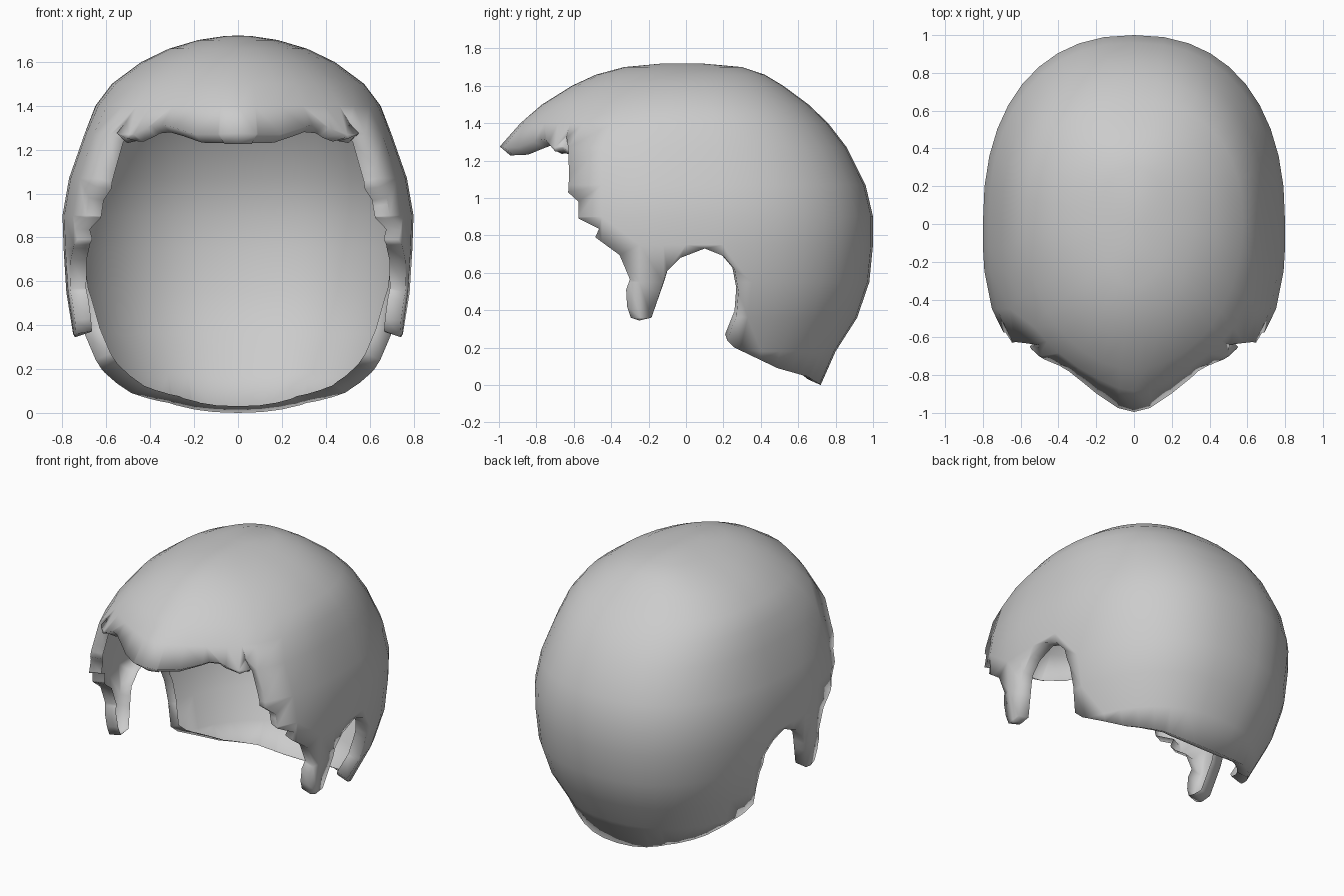
import bpy, bmesh, math

if "Cube" in bpy.data.objects:
    bpy.data.objects.remove(bpy.data.objects["Cube"])

RIM = 0.075
# Horizontal sections of the dome: z, half width, front reach, back reach
LEVELS = [
    (-0.30, 0.40, 0.80, 0.58), (0.00, 0.545, 0.88, 0.72), (0.18, 0.635, 0.93, 0.80),
    (0.36, 0.72, 0.97, 0.915), (0.55, 0.775, 1.0, 0.98), (0.75, 0.795, 1.0, 1.0),
    (0.90, 0.80, 1.0, 1.0), (1.07, 0.77, 1.0, 0.96), (1.27, 0.70, 1.0, 0.86),
    (1.40, 0.65, 0.885, 0.76), (1.50, 0.575, 0.77, 0.655), (1.60, 0.44, 0.61, 0.52),
    (1.66, 0.315, 0.48, 0.42), (1.70, 0.18, 0.33, 0.30), (1.718, 0.06, 0.14, 0.10)]
# Front half of the plan, pointed in the middle (fractions of width and reach)
FRONT = [(1, 0.12), (0.99, 0.25), (0.94, 0.45), (0.83, 0.63), (0.71, 0.70),
         (0.60, 0.76), (0.44, 0.83), (0.28, 0.90), (0.12, 0.975)]
# Outer hairline seen from the side (y, z), then a loop well outside the head
HAIRLINE = [
    (-1.02, 1.28), (-0.97, 1.27), (-0.90, 1.27), (-0.78, 1.315), (-0.75, 1.31), (-0.70, 1.25),
    (-0.65, 1.275), (-0.64, 1.33), (-0.63, 1.27), (-0.625, 1.12), (-0.63, 1.03), (-0.575, 0.98),
    (-0.575, 0.89), (-0.465, 0.835), (-0.485, 0.79), (-0.355, 0.695), (-0.30, 0.565),
    (-0.32, 0.51), (-0.315, 0.42), (-0.295, 0.36), (-0.25, 0.345), (-0.185, 0.36),
    (-0.14, 0.49), (-0.10, 0.61), (-0.03, 0.68), (0.10, 0.73), (0.20, 0.69),
    (0.26, 0.62), (0.28, 0.50), (0.27, 0.37), (0.22, 0.24), (0.26, 0.20),
    (0.49, 0.09), (0.65, 0.045), (0.72, 0.0), (0.80, -0.06),
    (1.3, -0.06), (1.3, 2.0), (-1.3, 2.0), (-1.3, 1.28)]


def plan(blend):
    """Unit outline of one section; blend rounds the pointed front to an ellipse."""
    n = 20
    back = []
    for i in range(n + 1):
        a = math.pi * i / n
        c, s = math.cos(a), math.sin(a)
        back.append((math.copysign(abs(c) ** (2 / 2.3), c), abs(s) ** (2 / 2.3)))
    front = []
    for x, y in FRONT:
        r = math.hypot(x, y)
        k = 1 - blend + blend / r
        front.append((x * k, y * k))
    left = [(-x, -y) for x, y in front]
    right = [(x, -y) for x, y in reversed(front)]
    return back + left + [(0, -1)] + right


def link(name, bm):
    bmesh.ops.recalc_face_normals(bm, faces=bm.faces)
    mesh = bpy.data.meshes.new(name)
    bm.to_mesh(mesh)
    bm.free()
    obj = bpy.data.objects.new(name, mesh)
    bpy.context.collection.objects.link(obj)
    return obj


def dome(name):
    bm = bmesh.new()
    rings = []
    for z, w, f, b in LEVELS:
        blend = min(1, max(0, (z - 1.27) / 0.25))
        flare = 0.15 * max(0, 0.6 - z)      # sideburns stand out a little
        rings.append([bm.verts.new((x * (w if y > 0 else w + flare), y * (b if y > 0 else f), z))
                      for x, y in plan(blend)])
    n = len(rings[0])
    for lo, hi in zip(rings, rings[1:]):
        for i in range(n):
            bm.faces.new((lo[i], lo[(i + 1) % n], hi[(i + 1) % n], hi[i]))
    top = bm.verts.new((0, 0, 1.72))
    for i in range(n):
        bm.faces.new((rings[-1][i], rings[-1][(i + 1) % n], top))
    bm.faces.new(rings[0][::-1])
    return link(name, bm)


def prism(name, points):
    bm = bmesh.new()
    face = bm.faces.new([bm.verts.new((-1.5, y, z)) for y, z in points])
    ext = bmesh.ops.extrude_face_region(bm, geom=[face])
    moved = [g for g in ext["geom"] if isinstance(g, bmesh.types.BMVert)]
    bmesh.ops.translate(bm, verts=moved, vec=(3, 0, 0))
    return link(name, bm)


# Hair surface: dome trimmed to the hairline
hair = dome("hair_cap")
trim = prism("hairline_trim", HAIRLINE)
mod = hair.modifiers.new("trim", 'BOOLEAN')
mod.object, mod.operation, mod.solver = trim, 'INTERSECT', 'EXACT'
bpy.context.view_layer.objects.active = hair
hair.select_set(True)
bpy.ops.object.modifier_apply(modifier="trim")
bpy.data.objects.remove(trim)

# Open the underside: only the cut faces reach across the middle
bm = bmesh.new()
bm.from_mesh(hair.data)
cut = [f for f in bm.faces
       if min(v.co.x for v in f.verts) < -0.005 and max(v.co.x for v in f.verts) > 0.005]
bmesh.ops.delete(bm, geom=cut, context='FACES')
bmesh.ops.remove_doubles(bm, verts=bm.verts, dist=0.004)
bm.to_mesh(hair.data)
bm.free()

# Edge of the hair folded inward
mod = hair.modifiers.new("rim", 'SOLIDIFY')
mod.thickness, mod.offset, mod.use_rim_only = RIM, -1, True
bpy.ops.object.modifier_apply(modifier="rim")
bpy.ops.object.shade_smooth_by_angle(angle=math.radians(100))
